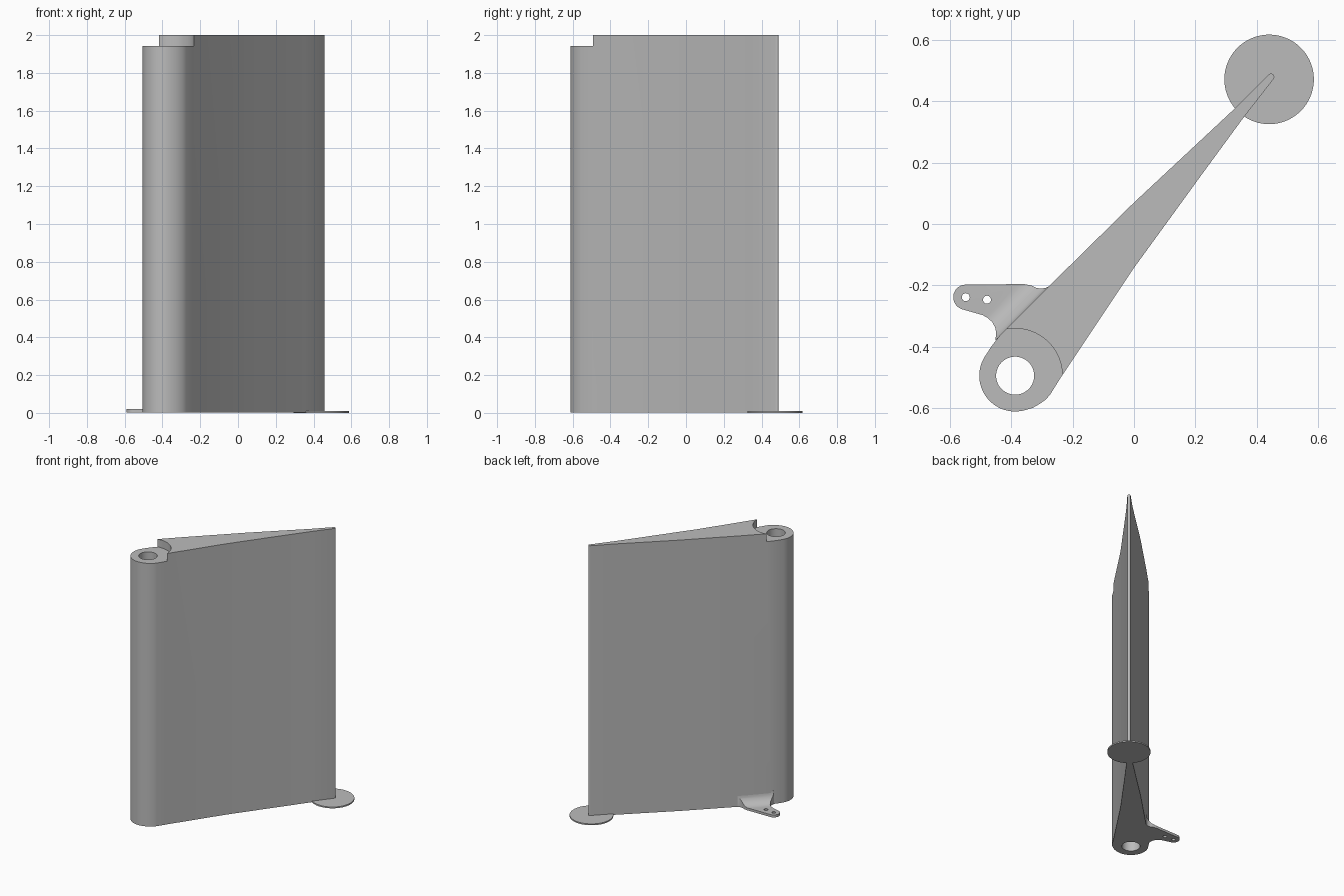
import bpy
import bmesh
from math import cos, sin, pi, radians
from mathutils import Vector

cube = bpy.data.objects.get("Cube")
if cube:
    bpy.data.objects.remove(cube, do_unlink=True)

grey = bpy.data.materials.new("mid grey")
grey.use_nodes = True
grey.diffuse_color = (0.5, 0.5, 0.5, 1)
grey.node_tree.nodes["Principled BSDF"].inputs["Base Color"].default_value = (0.5, 0.5, 0.5, 1)


def arc(cx, cy, r, start, end, n):
    """Points along an arc, angles in degrees."""
    angles = [radians(start + (end - start) * i / n) for i in range(n + 1)]
    return [(cx + r * cos(a), cy + r * sin(a)) for a in angles]


def circle(cx, cy, r, n=64):
    return arc(cx, cy, r, 0, 360, n)[:-1]


def solid(name, base, shift):
    """Closed prism from a 3D outline moved along a vector."""
    bm = bmesh.new()
    face = bm.faces.new([bm.verts.new(p) for p in base])
    top = bmesh.ops.extrude_face_region(bm, geom=[face])
    moved = [v for v in top["geom"] if isinstance(v, bmesh.types.BMVert)]
    bmesh.ops.translate(bm, verts=moved, vec=shift)
    bmesh.ops.recalc_face_normals(bm, faces=bm.faces)
    mesh = bpy.data.meshes.new(name)
    bm.to_mesh(mesh)
    bm.free()
    mesh.materials.append(grey)
    obj = bpy.data.objects.new(name, mesh)
    bpy.context.collection.objects.link(obj)
    return obj


def prism(name, outline, z0, z1):
    return solid(name, [(x, y, z0) for x, y in outline], (0, 0, z1 - z0))


def activate(obj):
    bpy.ops.object.select_all(action='DESELECT')
    obj.select_set(True)
    bpy.context.view_layer.objects.active = obj


def cut(obj, cutter):
    cutter.hide_render = True
    mod = obj.modifiers.new("cut", 'BOOLEAN')
    mod.operation = 'DIFFERENCE'
    mod.solver = 'EXACT'
    mod.object = cutter
    activate(obj)
    bpy.ops.object.modifier_apply(modifier=mod.name)
    bpy.data.objects.remove(cutter, do_unlink=True)


def smooth(obj):
    activate(obj)
    bpy.ops.object.shade_smooth_by_angle(angle=radians(30))


# Tapered blade with a round nose and a thin trailing edge
HX, HY = -0.388, -0.495
outline = arc(HX, HY, 0.117, 150, 285, 28)
outline += [(-0.33, -0.6), (-0.306, -0.586), (-0.288, -0.573), (-0.274, -0.557),
            (-0.235, -0.495), (0, -0.143), (0.104, 0), (0.215, 0.153), (0.358, 0.348)]
outline += arc(0.447, 0.48, 0.011, -35, 135, 10)
outline += [(0.33, 0.378), (0, 0.07), (-0.306, -0.231), (-0.436, -0.362),
            (-0.452, -0.382), (-0.467, -0.402)]
blade = prism("blade", outline, 0.002, 2)

# Recess around the hinge at the top, and the hinge bore
cut(blade, prism("recess_cutter", circle(HX, HY, 0.154, 96), 1.943, 2.1))
cut(blade, prism("bore_cutter", circle(HX, HY, 0.062), -0.1, 2.1))
smooth(blade)

# Control horn with a fillet rising to the blade side
horn_outline = arc(-0.549, -0.239, 0.041, 95, 255, 16)
horn_outline += [(-0.495, -0.297), (-0.478, -0.306), (-0.463, -0.32), (-0.453, -0.338),
                 (-0.45, -0.355), (-0.452, -0.378), (-0.36, -0.36), (-0.24, -0.21),
                 (-0.277, -0.203), (-0.29, -0.209), (-0.305, -0.211), (-0.32, -0.208),
                 (-0.337, -0.2), (-0.36, -0.196)]
horn = prism("control_horn", horn_outline, 0.002, 0.1)

# The fillet cutter runs along the blade side; its profile is (distance out, height)
out = Vector((-1, 1, 0)).normalized()
along = Vector((1, 1, 0)).normalized()
start = Vector((-0.43, -0.357, 0)) - along * 0.4
profile = arc(0.075, 0.095, 0.075, 180, 270, 14)
profile += [(0.5, 0.02), (0.5, 0.2), (-0.002, 0.2)]
cut(horn, solid("fillet_cutter", [start + out * d + Vector((0, 0, h)) for d, h in profile],
                along * 1.0))
for hx, hy in ((-0.549, -0.239), (-0.48, -0.247)):
    cut(horn, prism("pin_cutter", circle(hx, hy, 0.013, 24), -0.1, 0.2))
smooth(horn)

# Thin round foot under the trailing edge
foot = prism("foot_disc", circle(0.441, 0.472, 0.146, 96), 0, 0.01)
smooth(foot)
